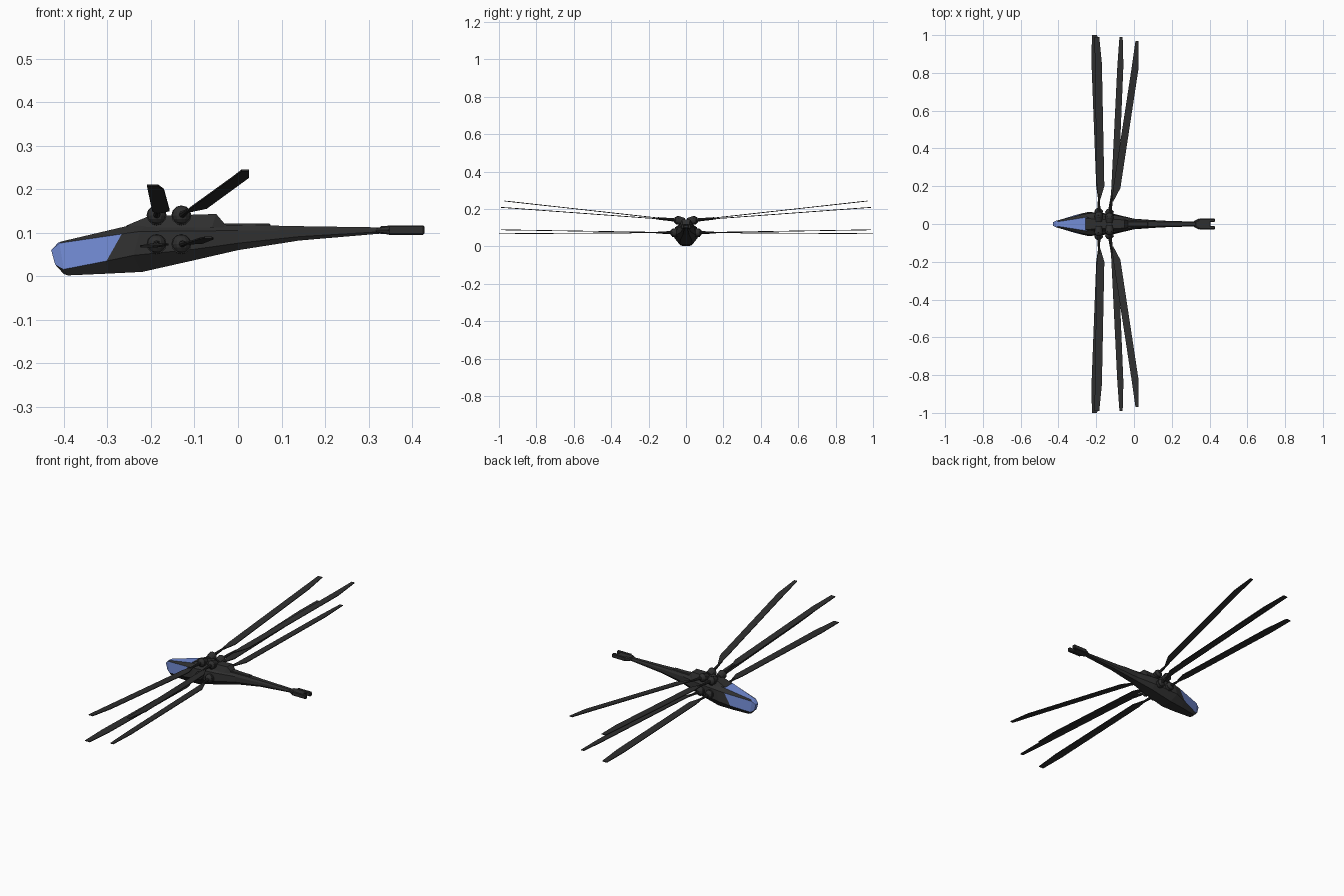
import bpy, bmesh, math
from mathutils import Vector

if "Cube" in bpy.data.objects:
    bpy.data.objects.remove(bpy.data.objects["Cube"])


def material(name, rgb):
    m = bpy.data.materials.new(name)
    m.diffuse_color = (*rgb, 1)
    m.use_nodes = True
    m.node_tree.nodes["Principled BSDF"].inputs["Base Color"].default_value = m.diffuse_color
    return m


DARK = material("charcoal", (0.028, 0.028, 0.028))
GLASS = material("blue glass", (0.17, 0.26, 0.66))


def finish(name, bm, mats=(DARK,)):
    bmesh.ops.recalc_face_normals(bm, faces=bm.faces)
    me = bpy.data.meshes.new(name)
    bm.to_mesh(me)
    bm.free()
    for m in mats:
        me.materials.append(m)
    ob = bpy.data.objects.new(name, me)
    bpy.context.collection.objects.link(ob)
    return ob


def loft(name, lines, glass=lambda seg, band: False, nose_glass=()):
    """Skin long edge lines (right half, bottom to top), mirrored across y."""
    bm = bmesh.new()
    n = len(lines)
    rings = []
    for station in zip(*lines):
        pts = list(station) + [(x, -y, z) for x, y, z in reversed(station)]
        rings.append([bm.verts.new(p) for p in pts])
    for s in range(len(rings) - 1):
        a, b = rings[s], rings[s + 1]
        for j in range(2 * n):
            k = (j + 1) % (2 * n)
            f = bm.faces.new((a[j], a[k], b[k], b[j]))
            f.material_index = int(glass(s, j))
    for ring in (rings[0], rings[-1]):
        for j in range(n - 1):
            f = bm.faces.new((ring[j], ring[j + 1], ring[-2 - j], ring[-1 - j]))
            f.material_index = int(ring is rings[0] and j in nose_glass)
    return finish(name, bm, (DARK, GLASS))


def box(name, x0, x1, y0, y1, z0, z1, bevel=0.003):
    bm = bmesh.new()
    bmesh.ops.create_cube(bm, size=1)
    for v in bm.verts:
        v.co = ((x0 + x1) / 2 + v.co.x * (x1 - x0),
                (y0 + y1) / 2 + v.co.y * (y1 - y0),
                (z0 + z1) / 2 + v.co.z * (z1 - z0))
    bmesh.ops.bevel(bm, geom=bm.edges[:], offset=bevel, segments=1, affect='EDGES')
    return finish(name, bm)


def rod(name, a, b, r0, r1, sides=8):
    a, b = Vector(a), Vector(b)
    bm = bmesh.new()
    bmesh.ops.create_cone(bm, cap_ends=True, segments=sides, radius1=r0, radius2=r1,
                          depth=(b - a).length)
    q = (b - a).to_track_quat('Z', 'Y')
    for v in bm.verts:
        v.co = q @ v.co + (a + b) / 2
    return finish(name, bm)


# Fuselage with faceted cockpit glass
bottom = [(-.40, .010, .005), (-.39, .016, .002), (-.30, .028, .006), (-.22, .034, .010),
          (-.10, .030, .037), (0, .018, .060), (.14, .012, .082), (.34, .009, .099)]
lower = [(-.420, .010, .027), (-.40, .020, .016), (-.302, .050, .035), (-.24, .064, .048),
         (-.10, .052, .062), (0, .028, .076), (.14, .018, .091), (.34, .012, .103)]
upper = [(-.429, .010, .060), (-.41, .018, .076), (-.267, .052, .097), (-.225, .058, .103),
         (-.10, .046, .104), (0, .026, .105), (.14, .017, .106), (.34, .012, .107)]
top = [(-.413, .009, .077), (-.405, .012, .080), (-.252, .036, .116), (-.21, .034, .118),
       (-.10, .028, .119), (0, .018, .118), (.14, .011, .115), (.34, .008, .112)]
loft("fuselage", [bottom, lower, upper, top],
     glass=lambda s, j: (s == 0 and 1 <= j <= 5) or (s == 1 and j in (1, 3, 5)),
     nose_glass=(1, 2))

# Raised engine deck and spine
loft("engine_deck", [
    [(-.262, .034, .108), (-.21, .042, .112), (-.06, .034, .112), (-.03, .024, .112)],
    [(-.255, .030, .117), (-.205, .026, .138), (-.05, .022, .143), (-.032, .018, .122)]])
box("spine", -.06, .075, -.014, .014, .108, .121)

# Tail block with two prongs
box("tail_block", .325, .405, -.016, .016, .097, .115)
for s, side in ((1, "left"), (-1, "right")):
    y = sorted((s * .011, s * .028))
    box(f"tail_prong_{side}", .345, .428, y[0], y[1], .095, .117)
    rod(f"tail_fairing_{side}", (.318, s * .010, .106), (.348, s * .019, .106), .005, .011)

# Wings: hub (x, y, z), tip z, then (y, leading x, trailing x) outline
WINGS = {
    "upper_front": ((-.187, .044, .140), .209,
                    [(.13, -.189, -.178), (.20, -.197, -.157), (.85, -.207, -.170), (.99, -.209, -.184)]),
    "lower_front": ((-.187, .064, .074), .068,
                    [(.13, -.190, -.180), (.20, -.200, -.160), (.85, -.225, -.180), (1.0, -.223, -.195)]),
    "upper_back": ((-.130, .038, .140), .243,
                   [(.12, -.118, -.109), (.19, -.110, -.072), (.83, -.012, .025), (.97, .008, .025)]),
    "lower_back": ((-.130, .060, .074), .089,
                   [(.12, -.124, -.114), (.19, -.120, -.083), (.84, -.088, -.056), (.99, -.077, -.060)]),
}
for name, (hub, tip_z, outline) in WINGS.items():
    for s, side in ((1, "left"), (-1, "right")):
        hx, hy, hz = hub
        tip_y = outline[-1][0]
        height = lambda y: hz + (tip_z - hz) * (y - hy) / (tip_y - hy)
        # blade: thin plate following the outline
        bm = bmesh.new()
        edge = [(x0, y) for y, x0, x1 in outline] + [(x1, y) for y, x0, x1 in reversed(outline)]
        lo, hi = ([bm.verts.new((x, s * y, height(y) + d)) for x, y in edge]
                  for d in (-.002, .002))
        n, m = len(edge), len(outline)
        for i in range(n):
            k = (i + 1) % n
            bm.faces.new((lo[i], lo[k], hi[k], hi[i]))
        for vs in (lo, hi):
            for i in range(m - 1):
                bm.faces.new((vs[i], vs[i + 1], vs[n - 2 - i], vs[n - 1 - i]))
        finish(f"{name}_wing_{side}", bm)
        # strut from hub to blade
        y, x0, x1 = outline[0]
        rod(f"{name}_strut_{side}", (hx, s * hy, hz),
            ((x0 + x1) / 2, s * (y + .03), height(y + .03)), .009, .004)
        # round hub with a collar
        bm = bmesh.new()
        bmesh.ops.create_uvsphere(bm, u_segments=12, v_segments=8, radius=.022)
        for v in bm.verts:
            v.co = (hx + v.co.x, s * hy + v.co.y, hz + v.co.z)
        finish(f"{name}_hub_{side}", bm)
        rod(f"{name}_collar_{side}", (hx, s * (hy - .03), hz - .006),
            (hx, s * (hy + .006), hz), .018, .023, 12)
